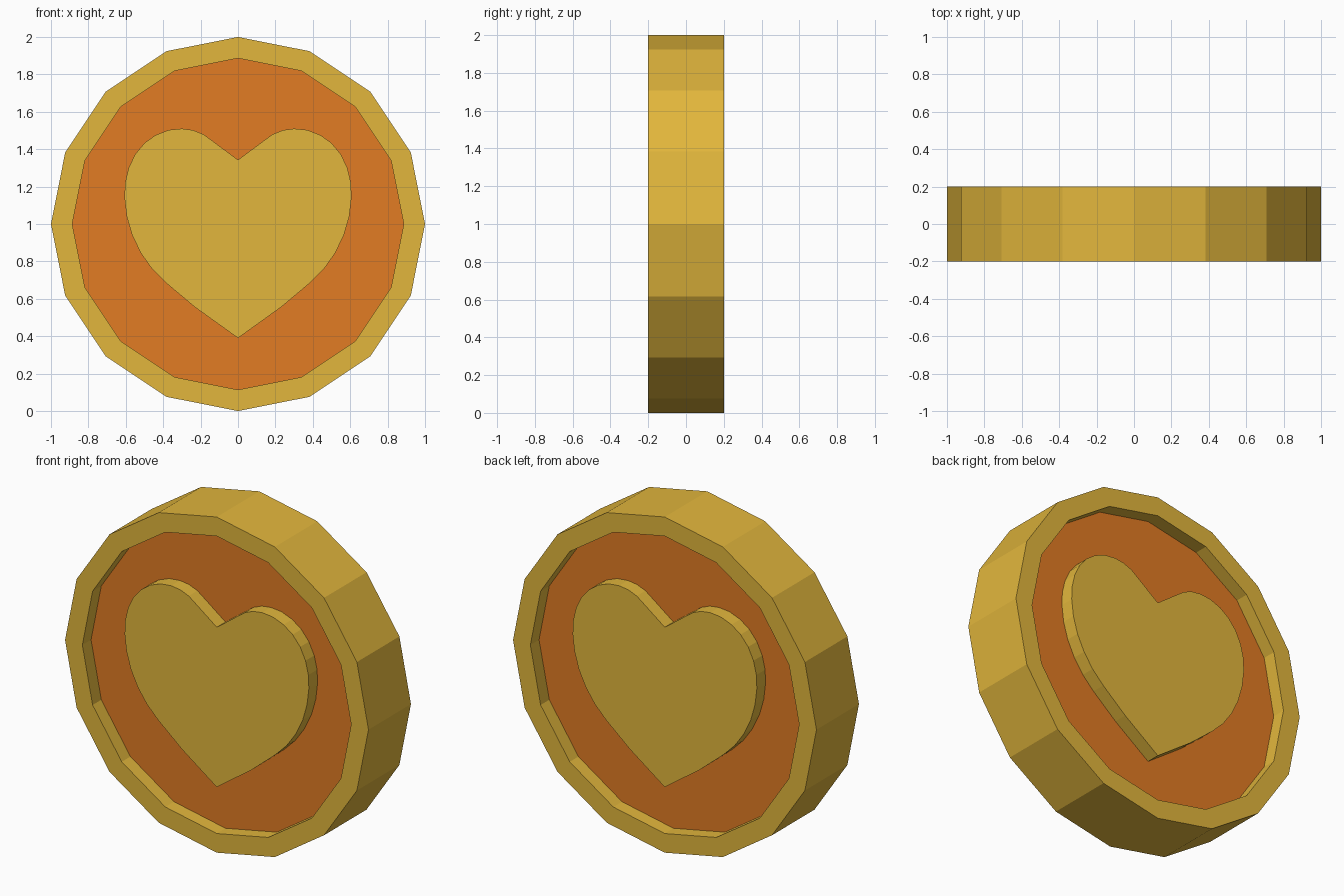
import bpy, bmesh, math

if "Cube" in bpy.data.objects:
    bpy.data.objects.remove(bpy.data.objects["Cube"])

SIDES, HALF, FLOOR = 16, 0.2, 0.118
R_OUT, R_IN, CZ = 1.0, 0.886, 1.0


def material(name, rgb):
    m = bpy.data.materials.new(name)
    m.diffuse_color = (*rgb, 1)
    m.use_nodes = True
    m.node_tree.nodes["Principled BSDF"].inputs["Base Color"].default_value = m.diffuse_color
    return m


def finish(name, bm, mats):
    bmesh.ops.recalc_face_normals(bm, faces=bm.faces[:])
    me = bpy.data.meshes.new(name)
    bm.to_mesh(me)
    bm.free()
    for m in mats:
        me.materials.append(m)
    ob = bpy.data.objects.new(name, me)
    bpy.context.collection.objects.link(ob)
    return ob


gold = material("gold", (0.76, 0.47, 0.045))
orange = material("orange", (0.76, 0.20, 0.017))

# Coin body: 16-sided rim with a recessed orange floor on both sides
bm = bmesh.new()
profile = [(R_IN, -FLOOR), (R_IN, -HALF), (R_OUT, -HALF),
           (R_OUT, HALF), (R_IN, HALF), (R_IN, FLOOR)]
rings = []
for r, y in profile:
    angles = [2 * math.pi * i / SIDES for i in range(SIDES)]
    rings.append([bm.verts.new((r * math.cos(a), y, CZ + r * math.sin(a))) for a in angles])
for a, b in zip(rings, rings[1:]):
    for i in range(SIDES):
        j = (i + 1) % SIDES
        bm.faces.new((a[i], a[j], b[j], b[i]))
for ring in (rings[0], rings[-1]):
    bm.faces.new(ring).material_index = 1
finish("coin_body", bm, [gold, orange])

# Heart: mirrored half outline, running through the coin so it stands up on both faces
half = [(0.144, 1.45), (0.185, 1.48), (0.24, 1.502), (0.30, 1.51), (0.37, 1.503),
        (0.44, 1.476), (0.50, 1.433), (0.55, 1.373), (0.585, 1.30), (0.604, 1.22),
        (0.607, 1.14), (0.595, 1.04), (0.566, 0.94), (0.52, 0.845), (0.46, 0.76),
        (0.385, 0.685), (0.23, 0.555)]
outline = [(0, 1.343)] + half + [(0, 0.39)] + [(-x, z) for x, z in reversed(half)]
bm = bmesh.new()
face = bm.faces.new([bm.verts.new((x, -HALF, z)) for x, z in outline])
ext = bmesh.ops.extrude_face_region(bm, geom=[face], use_keep_orig=True)
bmesh.ops.translate(bm, vec=(0, 2 * HALF, 0),
                    verts=[g for g in ext["geom"] if isinstance(g, bmesh.types.BMVert)])
finish("heart_emblem", bm, [gold])
